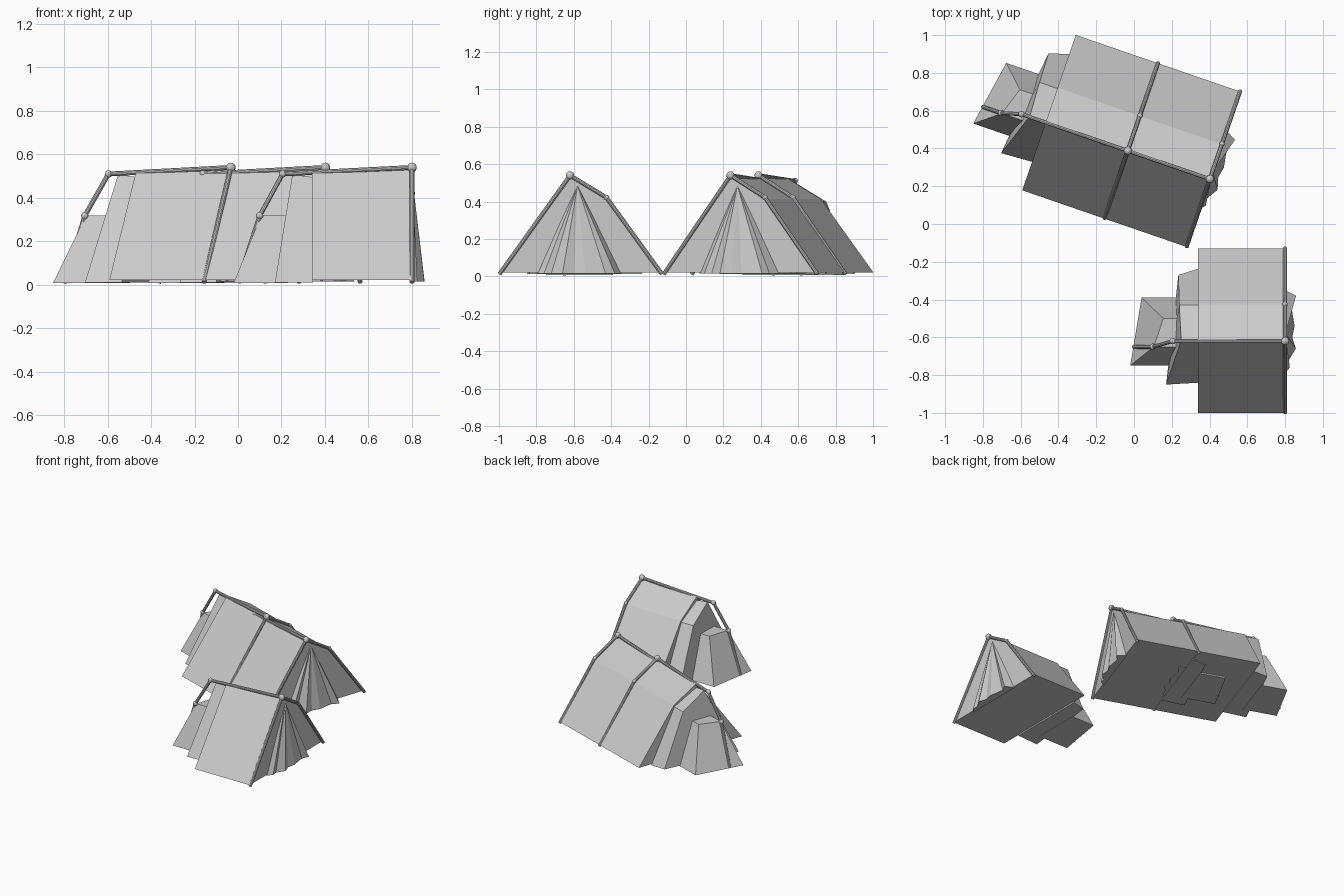
import bpy, bmesh
from math import radians
from mathutils import Vector, Matrix

if "Cube" in bpy.data.objects:
    bpy.data.objects.remove(bpy.data.objects["Cube"])

# Local origin of a tent bay: ground point below the front apex; ridge runs to -x.
ORIGIN = Vector((0.80, -0.62, 0))


def finish(name, bm, place, smooth=False):
    bmesh.ops.recalc_face_normals(bm, faces=bm.faces)
    bm.transform(place @ Matrix.Translation(-ORIGIN))
    me = bpy.data.meshes.new(name)
    bm.to_mesh(me)
    bm.free()
    ob = bpy.data.objects.new(name, me)
    bpy.context.collection.objects.link(ob)
    for p in me.polygons:
        p.use_smooth = smooth


def loft(name, a, b, place):
    """Closed solid between two rings with equal point counts."""
    bm = bmesh.new()
    va = [bm.verts.new(p) for p in a]
    vb = [bm.verts.new(p) for p in b]
    n = len(a)
    bm.faces.new(va)
    bm.faces.new(vb[::-1])
    for i in range(n):
        j = (i + 1) % n
        bm.faces.new((va[i], va[j], vb[j], vb[i]))
    finish(name, bm, place)


def fan(name, base, apex, place):
    """Pleated cloth: zigzag hem gathered to one point."""
    bm = bmesh.new()
    vs = [bm.verts.new(p) for p in base]
    top = bm.verts.new(apex)
    bm.faces.new(vs)
    for i in range(len(vs)):
        bm.faces.new((vs[i], vs[(i + 1) % len(vs)], top))
    finish(name, bm, place)


def poles(name, pts, radius, balls, place):
    """Jointed pole through points, with a ball of given radius at each joint."""
    bm = bmesh.new()
    for a, b in zip(pts, pts[1:]):
        a, b = Vector(a), Vector(b)
        d = b - a
        m = Matrix.Translation((a + b) / 2) @ d.to_track_quat('Z', 'Y').to_matrix().to_4x4()
        bmesh.ops.create_cone(bm, cap_ends=True, segments=10, radius1=radius,
                              radius2=radius, depth=d.length, matrix=m)
    for p, r in zip(pts, balls):
        if r:
            bmesh.ops.create_uvsphere(bm, u_segments=12, v_segments=8, radius=r,
                                      matrix=Matrix.Translation(p))
    finish(name, bm, place)


def bay(prefix, place):
    # main canopy
    prof = [(-1.0, .022), (-.62, .527), (-.425, .413), (-.13, .022)]
    loft(prefix + "_canopy", [(.34, y, z) for y, z in prof],
         [(.797, y, z) for y, z in prof], place)
    # smaller stepped rear section
    loft(prefix + "_rear_section",
         [(.17, -.85, .012), (.25, -.615, .508), (.24, -.43, .40), (.235, -.27, .012)],
         [(.345, -.84, .012), (.345, -.615, .495), (.345, -.43, .40), (.345, -.235, .012)],
         place)
    # low porch at the back end
    loft(prefix + "_porch",
         [(-.02, -.75, .008), (.23, -.75, .008), (.23, -.39, .008), (.04, -.39, .008)],
         [(.105, -.65, .318), (.23, -.65, .318), (.23, -.50, .318), (.155, -.50, .318)],
         place)
    # pleated entrance curtain
    hem = [(.79, -.80), (.825, -.76), (.82, -.72), (.857, -.66), (.838, -.60), (.85, -.54),
           (.84, -.48), (.833, -.43), (.858, -.38), (.79, -.345)]
    fan(prefix + "_entrance_curtain", [(x, y, .015) for x, y in hem], (.802, -.58, .485), place)
    # arched frame at the entrance
    poles(prefix + "_frame_pole", [(.80, -.998, .012), (.80, -.62, .54), (.80, -.425, .422), (.80, -.128, .012)],
          .011, (0, .022, .014, 0), place)
    # ridge pole stepping down to the ground behind
    poles(prefix + "_ridge_pole", [(.80, -.62, .54), (.205, -.62, .51), (.10, -.65, .318), (0, -.65, .008)],
          .011, (0, .017, .017, 0), place)


# small tent: one bay; long tent: two bays in a row, turned
bay("small_tent", Matrix.Translation(ORIGIN))
turned = Matrix.Translation((.402, .238, 0)) @ Matrix.Rotation(radians(-19), 4, 'Z')
bay("long_tent_front", turned)
bay("long_tent_back", turned @ Matrix.Translation((-.46, 0, 0)))
